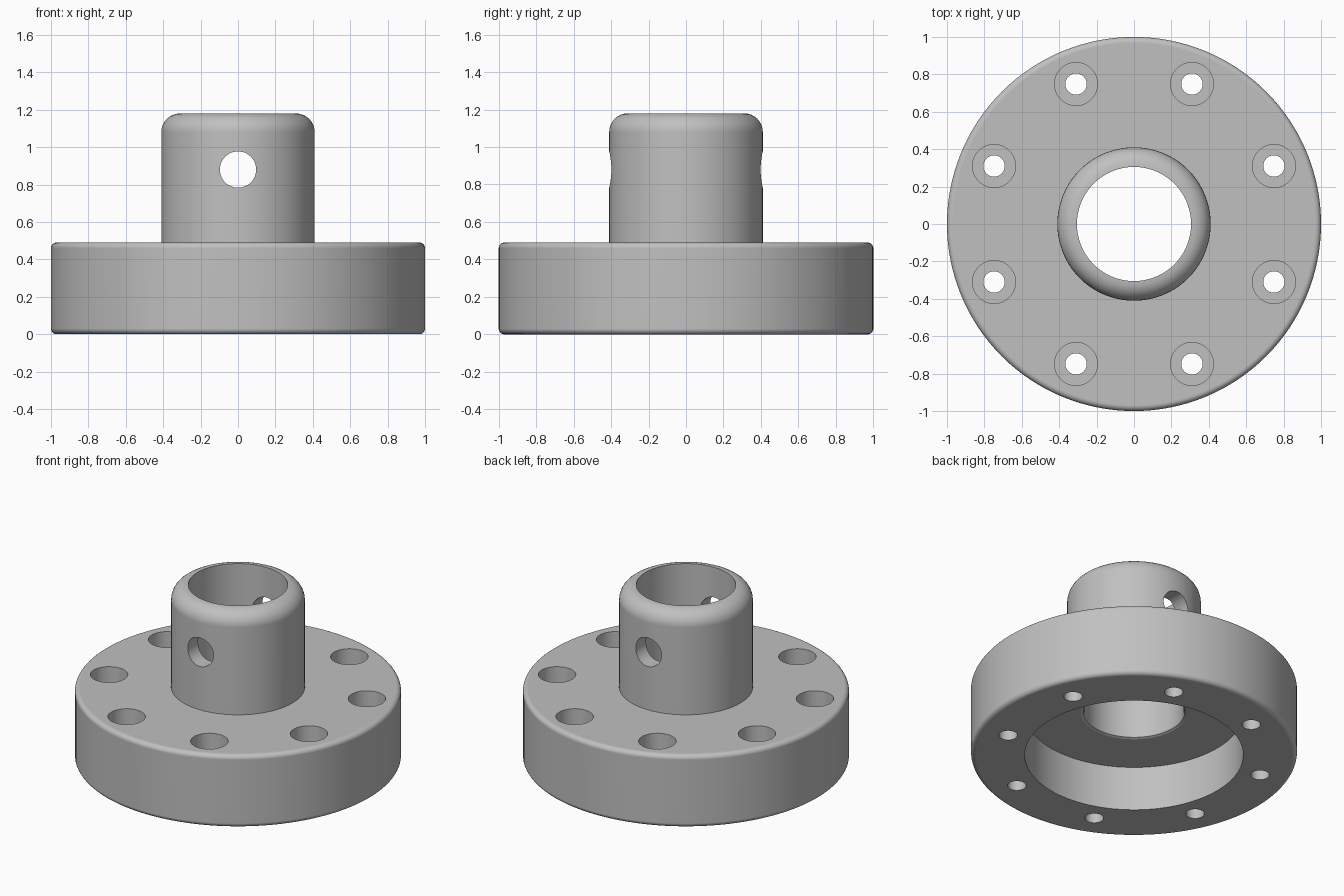
import bpy
import bmesh
from math import cos, sin, pi, radians

cube = bpy.data.objects.get("Cube")
if cube:
    bpy.data.objects.remove(cube, do_unlink=True)

SEGMENTS = 128
FLANGE_TOP, HUB_TOP = 0.49, 1.18
HUB_R, BORE_R = 0.41, 0.305
RECESS_R, RECESS_TOP = 0.67, 0.30
BOLT_CIRCLE = 0.81

metal = bpy.data.materials.new("light grey metal")
metal.use_nodes = True
grey = (0.53, 0.53, 0.53, 1)
metal.diffuse_color = grey
metal.node_tree.nodes["Principled BSDF"].inputs["Base Color"].default_value = grey


def fillet(r, z, radius, start, steps=8):
    """Quarter arc in the profile, counter-clockwise from start degrees."""
    angles = [radians(start + 90 * i / steps) for i in range(steps + 1)]
    return [(r + radius * cos(a), z + radius * sin(a)) for a in angles]


def new_object(name, bm):
    mesh = bpy.data.meshes.new(name)
    bm.to_mesh(mesh)
    bm.free()
    obj = bpy.data.objects.new(name, mesh)
    bpy.context.collection.objects.link(obj)
    return obj


def lathe(name, profile):
    """Revolve a closed profile of (radius, height) around z."""
    bm = bmesh.new()
    rings = []
    for i in range(SEGMENTS):
        a = 2 * pi * i / SEGMENTS
        rings.append([bm.verts.new((r * cos(a), r * sin(a), z)) for r, z in profile])
    count = len(profile)
    for i, ring in enumerate(rings):
        after = rings[(i + 1) % SEGMENTS]
        for j in range(count):
            k = (j + 1) % count
            bm.faces.new((ring[j], after[j], after[k], ring[k]))
    bmesh.ops.recalc_face_normals(bm, faces=bm.faces[:])
    return new_object(name, bm)


def cylinder(name, radius, depth, location, rotation=(0, 0, 0)):
    bm = bmesh.new()
    bmesh.ops.create_cone(bm, cap_ends=True, segments=48, radius1=radius,
                          radius2=radius, depth=depth)
    obj = new_object(name, bm)
    obj.location, obj.rotation_euler = location, rotation
    obj.hide_render = True
    return obj


# Flange and hub as one turned body with rounded rims
edge, crown = 0.03, 0.1
profile = [(RECESS_R, 0)]
profile += fillet(1 - edge, edge, edge, -90)
profile += fillet(1 - edge, FLANGE_TOP - edge, edge, 0)
profile += [(HUB_R, FLANGE_TOP)]
profile += fillet(HUB_R - crown, HUB_TOP - crown, crown, 0)
profile += [(BORE_R, HUB_TOP)]
profile += [(BORE_R, RECESS_TOP + 0.02)]
profile += [(BORE_R + 0.006, RECESS_TOP + 0.006), (BORE_R + 0.02, RECESS_TOP)]
profile += [(RECESS_R, RECESS_TOP)]
body = lathe("flanged_hub", profile)
body.data.materials.append(metal)

# Cross hole through the hub, then eight counterbored bolt holes
cutters = [cylinder("cross_hole_cutter", 0.097, 1.2, (0, 0, 0.88), (pi / 2, 0, 0))]
for i in range(8):
    a = pi / 8 + i * pi / 4
    x, y = BOLT_CIRCLE * cos(a), BOLT_CIRCLE * sin(a)
    cutters.append(cylinder("bolt_hole_cutter", 0.057, 1.2, (x, y, 0.2)))
    cutters.append(cylinder("counterbore_cutter", 0.115, 0.5, (x, y, FLANGE_TOP)))
for cutter in cutters:
    mod = body.modifiers.new(cutter.name, "BOOLEAN")
    mod.operation, mod.solver, mod.object = "DIFFERENCE", "EXACT", cutter

# Bake the cuts and drop the cutters
bpy.context.view_layer.update()
cut = bpy.data.meshes.new_from_object(
    body.evaluated_get(bpy.context.evaluated_depsgraph_get()))
body.modifiers.clear()
body.data = cut
for cutter in cutters:
    bpy.data.objects.remove(cutter, do_unlink=True)

# Smooth the round surfaces and keep the flat ones flat
bpy.ops.object.select_all(action="DESELECT")
body.select_set(True)
bpy.context.view_layer.objects.active = body
bpy.ops.object.shade_smooth_by_angle(angle=radians(30))
for face in body.data.polygons:
    face.material_index = 0
    if abs(face.normal.z) > 0.9999:
        face.use_smooth = False
weighted = body.modifiers.new("weighted_normals", "WEIGHTED_NORMAL")
weighted.keep_sharp = True
